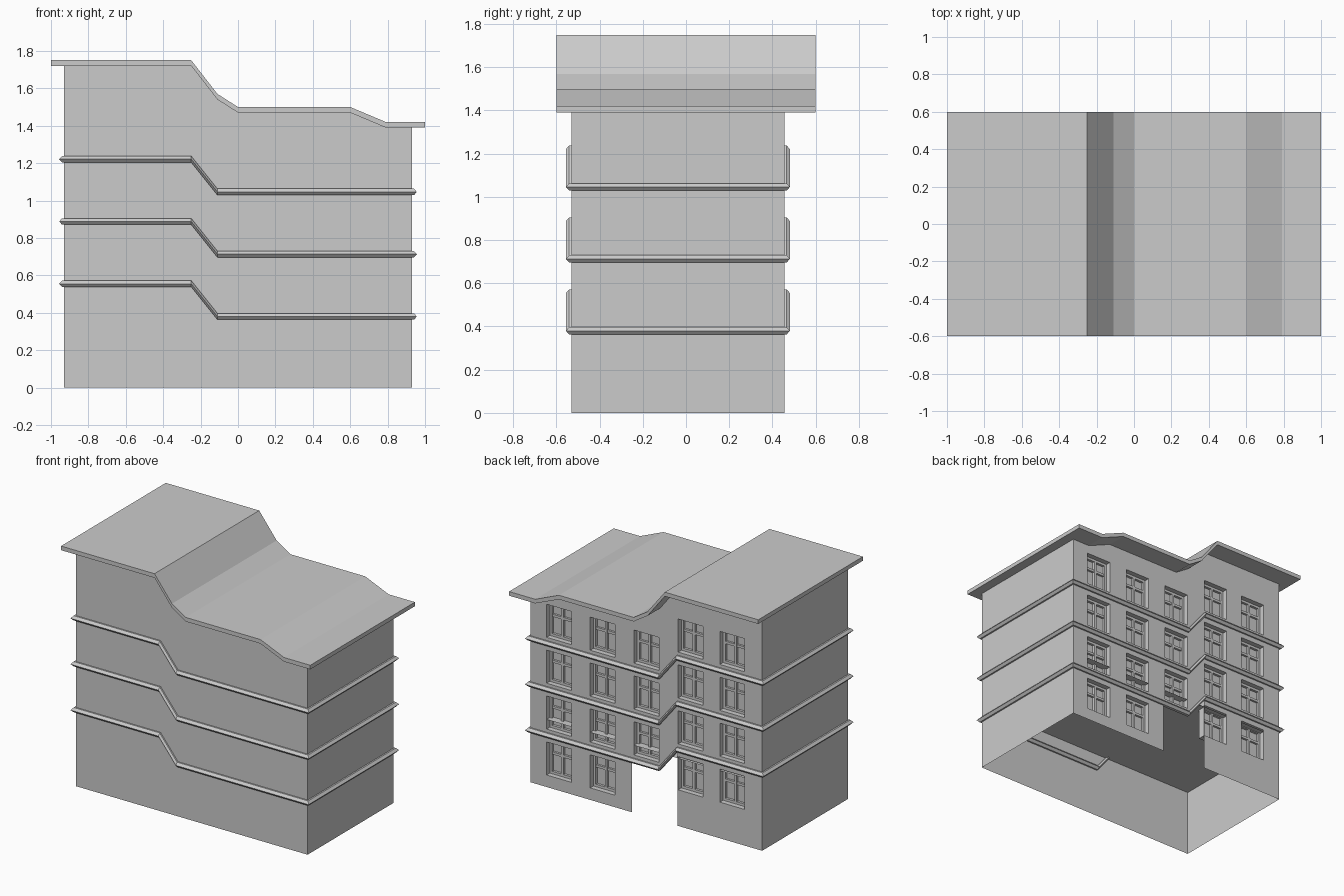
import bpy, bmesh

if "Cube" in bpy.data.objects:
    bpy.data.objects.remove(bpy.data.objects["Cube"])

ROOF = [(-1, 1.75), (-.25, 1.75), (-.11, 1.57), (0, 1.5), (.6, 1.5), (.79, 1.42), (1, 1.42)]
BAND = [(-1, .555), (-.25, .555), (-.11, .38), (1, .38)]
T = .03                       # roof thickness
X, Y0, Y1 = .93, -.53, .455   # wall planes
DEPTH = .055                  # window recess
WW, WH, PITCH = .2, .24, .333


def height(line, x):
    for (a, za), (b, zb) in zip(line, line[1:]):
        if a <= x <= b:
            return za + (zb - za) * (x - a) / (b - a)


def finish(name, bm, normals=True):
    bmesh.ops.remove_doubles(bm, verts=bm.verts, dist=1e-5)
    if normals:
        bmesh.ops.recalc_face_normals(bm, faces=bm.faces)
    me = bpy.data.meshes.new(name)
    bm.to_mesh(me)
    bm.free()
    ob = bpy.data.objects.new(name, me)
    bpy.context.collection.objects.link(ob)
    return ob


def face(bm, *pts):
    bm.faces.new([bm.verts.new(p) for p in pts])


def box(bm, x0, x1, y0, y1, z0, z1):
    vs = bmesh.ops.create_cube(bm, size=1)['verts']
    for v in vs:
        v.co = (x1 if v.co.x > 0 else x0, y1 if v.co.y > 0 else y0, z1 if v.co.z > 0 else z0)


# Window layout: the two left columns sit higher than the other three
windows = []
for col, cx in enumerate((-.69, -.355, 0, .35, .70)):
    z = .262 if col < 2 else .087
    for row in range(4):
        if not (col == 2 and row == 0):          # entrance takes this place
            windows.append((cx - WW / 2, cx + WW / 2, z + row * PITCH, z + row * PITCH + WH))

# Stepped roof slab
bm = bmesh.new()
section = ROOF + [(x, z - T) for x, z in reversed(ROOF)]
f = bm.faces.new([bm.verts.new((x, -.6, z)) for x, z in section])
ext = bmesh.ops.extrude_face_region(bm, geom=[f])
for v in ext['geom']:
    if isinstance(v, bmesh.types.BMVert):
        v.co.y = .6
finish("roof", bm)

# Wall shell, open below: front, sides, then back wall in strips with openings
GAP = (-.25, .115)
bm = bmesh.new()
top = [(-X, 1.75 - T)] + [(x, z - T) for x, z in ROOF[1:-1]] + [(X, 1.42 - T)]
face(bm, (-X, Y0, 0), (X, Y0, 0), *[(x, Y0, z) for x, z in reversed(top)])
for s in (-X, X):
    h = height(ROOF, s) - T
    face(bm, (s, Y0, 0), (s, Y1, 0), (s, Y1, h), (s, Y0, h))
cuts = sorted({x for x, z in top} | set(GAP) | {round(e, 4) for w in windows for e in w[:2]})
for a, b in zip(cuts, cuts[1:]):
    m = (a + b) / 2
    in_gap = GAP[0] < m < GAP[1]
    lo = [height(BAND, a), height(BAND, b)] if in_gap else [0, 0]
    for w in windows:
        if w[0] < m < w[1]:
            face(bm, (a, Y1, lo[0]), (b, Y1, lo[1]), (b, Y1, w[2]), (a, Y1, w[2]))
            lo = [w[3], w[3]]
    face(bm, (a, Y1, lo[0]), (b, Y1, lo[1]), (b, Y1, height(ROOF, b) - T), (a, Y1, height(ROOF, a) - T))
finish("walls", bm)

# Window reveals with glass
bm = bmesh.new()
yi = Y1 - DEPTH
for x0, x1, z0, z1 in windows:
    ring = [(x0, z0), (x1, z0), (x1, z1), (x0, z1)]
    for (a, c), (b, d) in zip(ring, ring[1:] + ring[:1]):
        face(bm, (a, Y1, c), (a, yi, c), (b, yi, d), (b, Y1, d))
    face(bm, *[(x, yi, z) for x, z in reversed(ring)])
finish("window_recesses", bm, False)

# Window frames: border, mullion and transom
bm = bmesh.new()
t = .018
for x0, x1, z0, z1 in windows:
    y0, y1, cx, zt = yi - .005, yi + .018, (x0 + x1) / 2, z0 + WH * .62
    box(bm, x0, x0 + t, y0, y1, z0, z1)
    box(bm, x1 - t, x1, y0, y1, z0, z1)
    box(bm, x0 + t, x1 - t, y0, y1, z0, z0 + t)
    box(bm, x0 + t, x1 - t, y0, y1, z1 - t, z1)
    box(bm, cx - t / 2, cx + t / 2, y0, y1, z0 + t, z1 - t)
    box(bm, x0 + t, x1 - t, y0, y1 - .003, zt - t / 2, zt + t / 2)
me = bm
bmesh.ops.recalc_face_normals(me, faces=me.faces)
frames = bpy.data.meshes.new("window_frames")
me.to_mesh(frames)
me.free()
bpy.context.collection.objects.link(bpy.data.objects.new("window_frames", frames))

# Floor slab above the open ground storey
bm = bmesh.new()
face(bm, (-X, Y0, .49), (-X, Y1, .49), (X, Y1, .49), (X, Y0, .49))
finish("floor_slab", bm)

# Stepped string courses running round the walls
LOOP = [(X, Y0, .38), (-.11, Y0, .38), (-.25, Y0, .555), (-X, Y0, .555),
        (-X, Y1, .555), (-.25, Y1, .555), (-.11, Y1, .38), (X, Y1, .38)]
HEX = [(.026, 0), (.011, .017), (-.011, .017), (-.026, 0), (-.011, -.017), (.011, -.017)]
for k in range(3):
    bm = bmesh.new()
    rings = []
    for x, y, z in LOOP:
        sx = 0 if abs(x) < X else (1 if x > 0 else -1)
        sy = 1 if y > 0 else -1
        rings.append([bm.verts.new((x + sx * o, y + sy * o, z + h + k * PITCH)) for o, h in HEX])
    for r, q in zip(rings, rings[1:] + rings[:1]):
        for i in range(6):
            j = (i + 1) % 6
            bm.faces.new((r[i], r[j], q[j], q[i]))
    finish(f"string_course_{k + 1}", bm)
